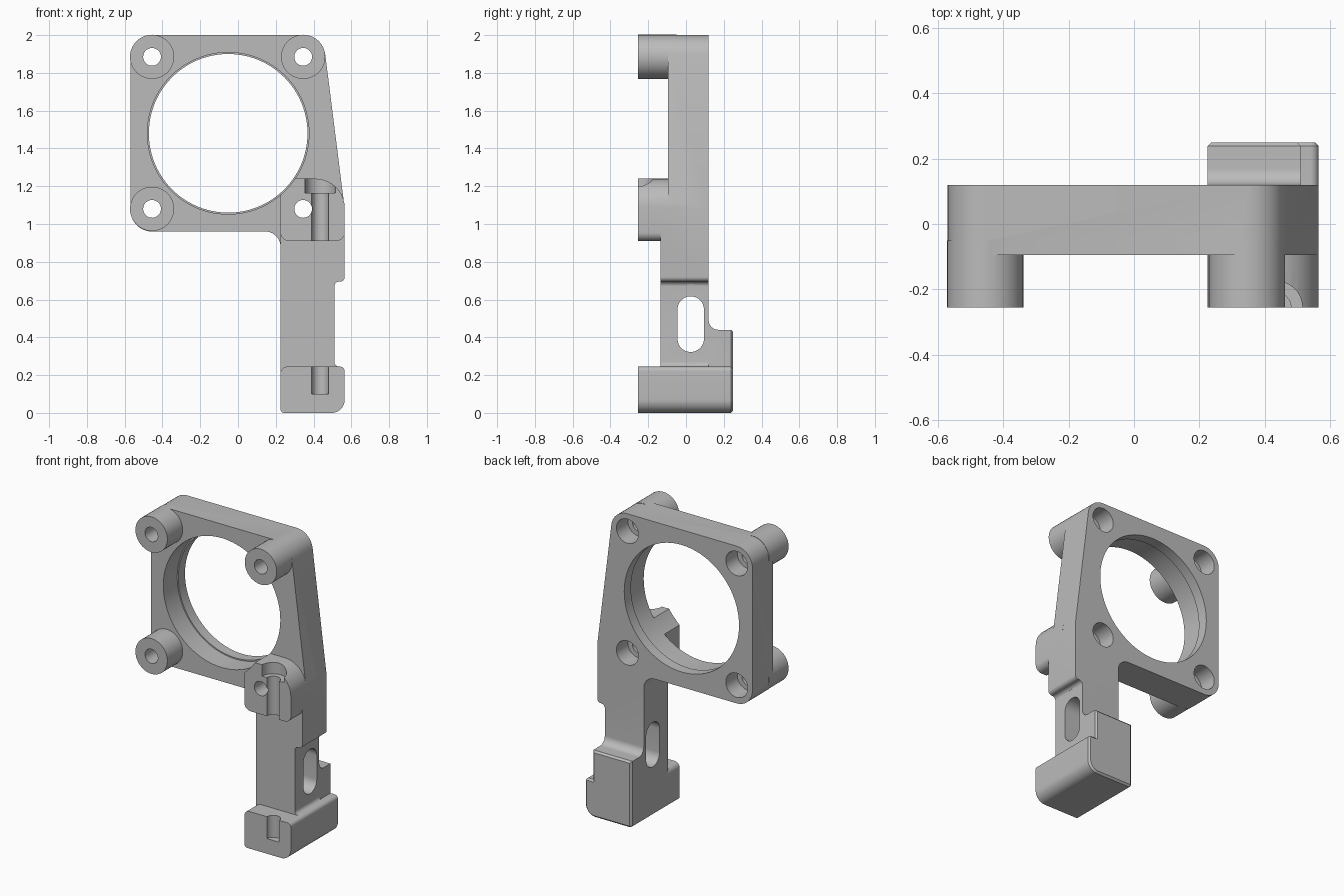
import bpy, bmesh, math
from mathutils import Vector

if "Cube" in bpy.data.objects:
    bpy.data.objects.remove(bpy.data.objects["Cube"])

grey = bpy.data.materials.new("plain grey")
grey.use_nodes = True
grey.diffuse_color = (0.5, 0.5, 0.5, 1)
grey.node_tree.nodes["Principled BSDF"].inputs["Base Color"].default_value = (0.5, 0.5, 0.5, 1)


def rounded(points, steps):
    """Outline whose corners (a, b, radius) are rounded off."""
    out = []
    for i, corner in enumerate(points):
        p = Vector(corner[:2])
        r = corner[2] if len(corner) > 2 else 0
        if not r:
            out.append(p)
            continue
        u = (Vector(points[i - 1][:2]) - p).normalized()
        v = (Vector(points[(i + 1) % len(points)][:2]) - p).normalized()
        half = u.angle(v) / 2
        centre = p + (u + v).normalized() * r / math.sin(half)
        s = p + u * r / math.tan(half) - centre
        e = p + v * r / math.tan(half) - centre
        a0 = math.atan2(s.y, s.x)
        turn = (math.atan2(e.y, e.x) - a0 + math.pi) % math.tau - math.pi
        for k in range(steps + 1):
            a = a0 + turn * k / steps
            out.append(centre + Vector((math.cos(a), math.sin(a))) * r)
    return out


def prism(name, points, lo, hi, axis="y", steps=10):
    place = {"x": lambda p, d: (d, p.x, p.y),
             "y": lambda p, d: (p.x, d, p.y),
             "z": lambda p, d: (p.x, p.y, d)}[axis]
    bm = bmesh.new()
    outline = rounded(points, steps)
    face = bm.faces.new([bm.verts.new(place(p, lo)) for p in outline])
    top = bmesh.ops.extrude_face_region(bm, geom=[face])["geom"]
    shift = Vector(place(Vector((0, 0)), hi - lo))
    bmesh.ops.translate(bm, vec=shift, verts=[g for g in top if isinstance(g, bmesh.types.BMVert)])
    bmesh.ops.remove_doubles(bm, verts=bm.verts, dist=0.0001)
    bmesh.ops.recalc_face_normals(bm, faces=bm.faces)
    mesh = bpy.data.meshes.new(name)
    bm.to_mesh(mesh)
    bm.free()
    mesh.materials.append(grey)
    obj = bpy.data.objects.new(name, mesh)
    bpy.context.collection.objects.link(obj)
    return obj


def slot(name, a, b, r, length, lo, hi, axis="y", steps=10):
    h = r + length / 2
    box = [(a - r, b - h, r), (a + r, b - h, r), (a + r, b + h, r), (a - r, b + h, r)]
    return prism(name, box, lo, hi, axis, steps)


def combine(body, part, operation):
    mod = body.modifiers.new(operation, "BOOLEAN")
    mod.operation = operation
    mod.solver = "EXACT"
    mod.object = part
    bpy.context.view_layer.objects.active = body
    bpy.ops.object.modifier_apply(modifier=mod.name)
    bpy.data.objects.remove(part)


L, R, NECK = 0.225, 0.565, 0.51          # leg sides and narrowed leg side
FRONT, BACK = -0.255, 0.12
screws = [(x, z) for x in (-0.455, 0.345) for z in (1.08, 1.885)]
leg_side = [(R, 0.695, 0.025), (NECK, 0.695, 0.025), (NECK, 0.245, 0.025),
            (R, 0.245, 0.025), (R, 0, 0.07), (L, 0, 0.02)]

# Fan plate with its leg
bracket = prism("fan_bracket", [(-0.57, 2, 0.115), (0.449, 2, 0.117), (R, 1.08)] + leg_side
                + [(L, 0.96, 0.08), (-0.57, 0.96, 0.115)], -0.095, BACK)

# Thicker leg front, foot, rear pad and clamp block
parts = [
    prism("leg_front", [(L, 1), (R, 1)] + leg_side, -0.135, 0),
    prism("foot", [(L, 0.245, 0.035), (R, 0.245, 0.025), (R, 0, 0.07), (L, 0, 0.02)], FRONT, 0.25),
    prism("rear_pad", [(0, 0.1), (0.25, 0.1), (0.25, 0.44), (BACK, 0.44, 0.05),
                       (BACK, 0.5), (0, 0.5)], L, NECK, "x"),
    prism("clamp_block", [(L, 1.24), (R, 1.24, 0.155), (R, 0.91, 0.045), (L, 0.91, 0.045)], FRONT, 0),
]
# Screw bosses
parts += [slot("boss", x, z, 0.117, 0, FRONT, -0.05) for x, z in screws if (x, z) != (0.345, 1.08)]
for part in parts:
    combine(bracket, part, "UNION")

# Small chamfer round the back of the pad and foot
bm = bmesh.new()
bm.from_mesh(bracket.data)
bmesh.ops.dissolve_limit(bm, angle_limit=0.005, verts=bm.verts, edges=bm.edges)
rim = [e for e in bm.edges if all(v.co.y > 0.249 for v in e.verts) and e.calc_face_angle(0) > 1]
bmesh.ops.bevel(bm, geom=rim, offset=0.012, segments=1, affect="EDGES", profile=0.5)
bm.to_mesh(bracket.data)
bm.free()

# Fan opening, slightly wider at the front
cuts = [slot("fan_opening", -0.052, 1.48, 0.42, 0, -0.5, 0.5, steps=24),
        slot("fan_opening_front", -0.052, 1.48, 0.428, 0, -0.5, 0.05, steps=24)]
# Screw holes with head recesses at the back
for x, z in screws:
    cuts.append(slot("screw_hole", x, z, 0.047, 0, -0.5, 0.5))
    cuts.append(slot("head_recess", x, z, 0.08, 0, 0, 0.5))
# Adjustment slot and the washer relief round it
cuts.append(slot("adjust_slot", 0.025, 0.47, 0.07, 0.155, 0, 0.8, "x"))
cuts.append(slot("washer_relief", 0.025, 0.47, 0.13, 0.16, 0.511, 0.8, "x"))
# Half-open vertical bores in the clamp block and foot
cuts.append(slot("clamp_bore", 0.435, FRONT, 0.045, 0, 0.85, 1.2, "z"))
cuts.append(slot("clamp_recess", 0.435, FRONT, 0.08, 0, 1.165, 1.4, "z"))
cuts.append(slot("foot_bore", 0.435, FRONT, 0.045, 0, 0.1, 0.4, "z"))
for cut in cuts:
    combine(bracket, cut, "DIFFERENCE")

bpy.ops.object.select_all(action="DESELECT")
bracket.select_set(True)
bpy.context.view_layer.objects.active = bracket
bpy.ops.object.shade_smooth_by_angle(angle=math.radians(30))
